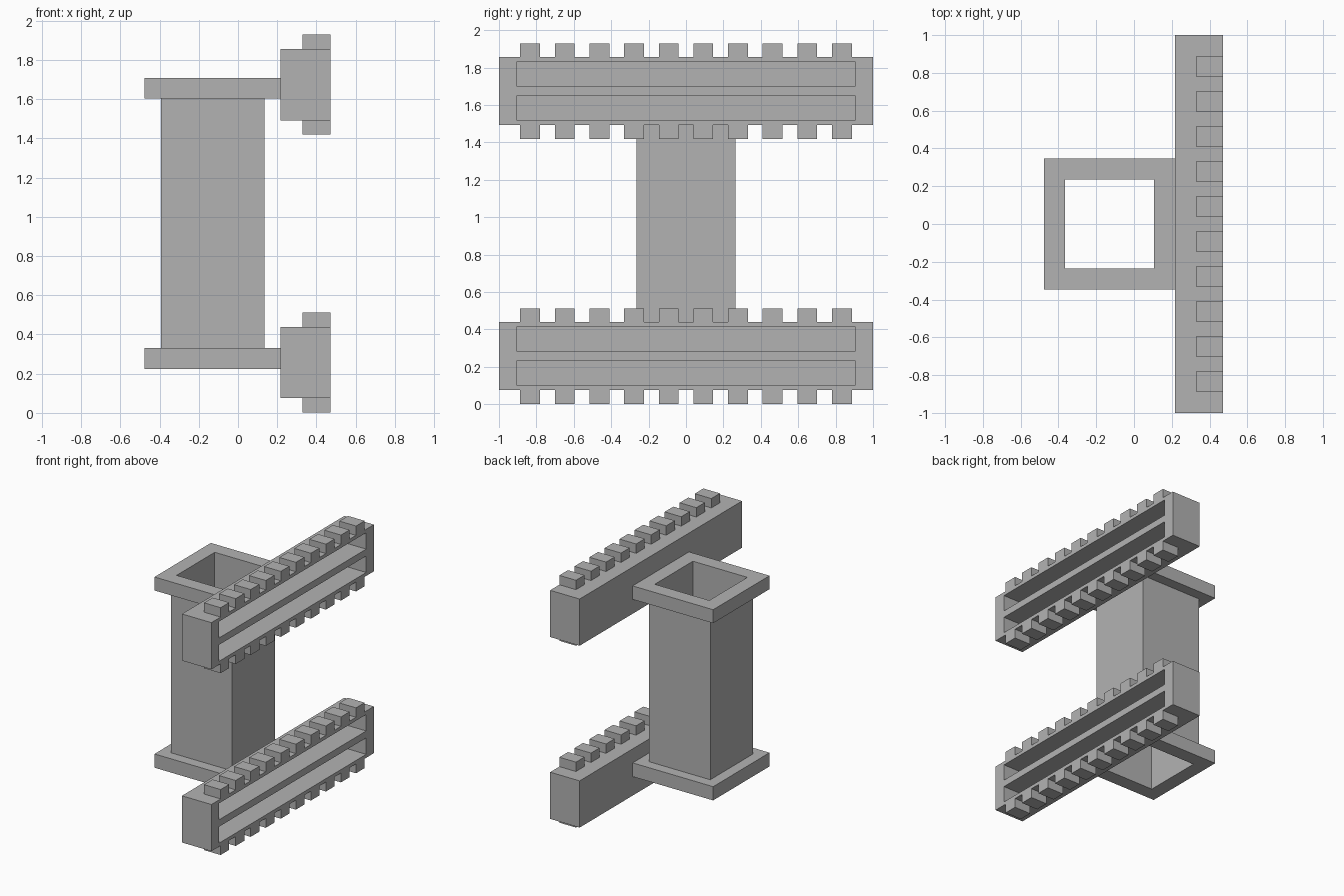
import bpy
import bmesh
from mathutils import Matrix, Vector

cube = bpy.data.objects.get("Cube")
if cube:
    bpy.data.objects.remove(cube, do_unlink=True)

GREY = (0.45, 0.45, 0.45, 1)
grey = bpy.data.materials.new("plain grey")
grey.use_nodes = True
grey.diffuse_color = GREY
grey.node_tree.nodes["Principled BSDF"].inputs["Base Color"].default_value = GREY


def boxes(name, spans):
    """One object made of boxes, each given as (x, y, z) ranges."""
    bm = bmesh.new()
    for span in spans:
        low, high = Vector(s[0] for s in span), Vector(s[1] for s in span)
        place = Matrix.Translation((low + high) / 2) @ Matrix.Diagonal((*(high - low), 1))
        bmesh.ops.create_cube(bm, size=1, matrix=place)
    mesh = bpy.data.meshes.new(name)
    bm.to_mesh(mesh)
    bm.free()
    mesh.materials.append(grey)
    obj = bpy.data.objects.new(name, mesh)
    bpy.context.collection.objects.link(obj)
    return obj


def cut(obj, spans):
    """Carve boxes out of an object."""
    cutter = boxes("cutter", spans)
    cutter.hide_render = True
    mod = obj.modifiers.new("opening", "BOOLEAN")
    mod.operation = "DIFFERENCE"
    mod.solver = "EXACT"
    mod.object = cutter
    bpy.context.view_layer.objects.active = obj
    bpy.ops.object.modifier_apply(modifier=mod.name)
    bpy.data.objects.remove(cutter, do_unlink=True)


# Hollow square column with a flange at each end
AXIS = -0.13


def square(half):
    return (AXIS - half, AXIS + half), (-half, half)


bore = (*square(0.235), (-1, 3))
for name, half, z in (("column", 0.264, (0.33, 1.604)),
                      ("bottom_flange", 0.347, (0.223, 0.33)),
                      ("top_flange", 0.347, (1.604, 1.709))):
    cut(boxes(name, [(*square(half), z)]), [bore])

# Toothed rails with two long slots in the outer face
BACK, TOOTH_BACK, FACE = 0.217, 0.328, 0.471
PITCH, TOOTH, TEETH = 0.1852, 0.106, 10
for name, middle in (("bottom_rail", 0.257), ("top_rail", 1.674)):
    rail = boxes(name, [((BACK, FACE), (-1, 1), (middle - 0.182, middle + 0.182))])
    cut(rail, [((0.26, FACE + 0.1), (-0.906, 0.906),
                (middle + side * 0.091 - 0.064, middle + side * 0.091 + 0.064))
               for side in (-1, 1)])
    teeth = []
    for i in range(TEETH):
        y = (i - (TEETH - 1) / 2) * PITCH
        for z in ((middle - 0.255, middle - 0.182), (middle + 0.182, middle + 0.255)):
            teeth.append(((TOOTH_BACK, FACE), (y - TOOTH / 2, y + TOOTH / 2), z))
    boxes(name + "_teeth", teeth)
